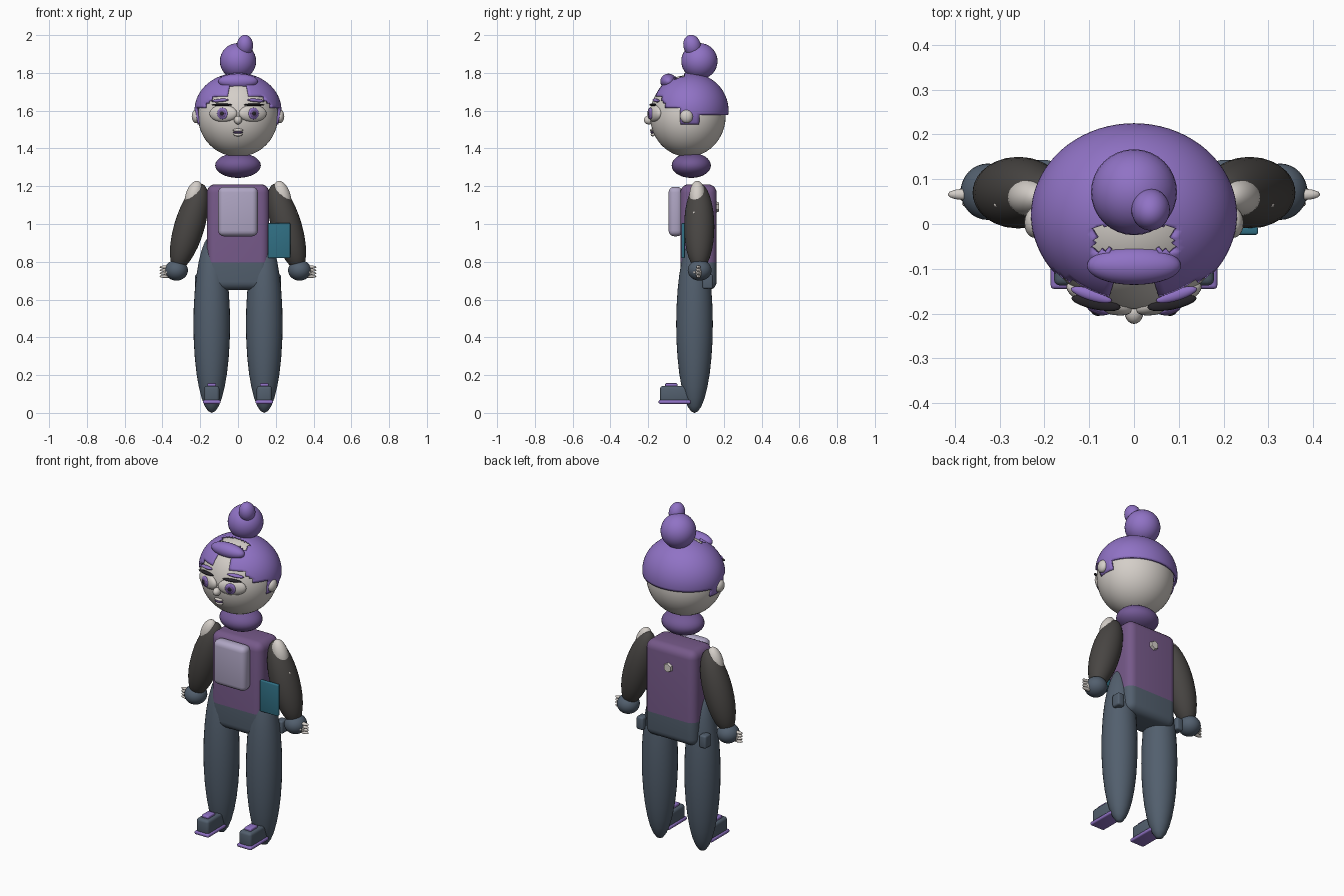
import bpy, bmesh, math
from mathutils import Vector

if "Cube" in bpy.data.objects:
    bpy.data.objects.remove(bpy.data.objects["Cube"])


def material(name, rgb):
    m = bpy.data.materials.new(name)
    m.diffuse_color = (*rgb, 1)
    m.use_nodes = True
    m.node_tree.nodes["Principled BSDF"].inputs["Base Color"].default_value = m.diffuse_color
    return m


SKIN = material("pale_skin", (0.66, 0.62, 0.58))
HAIR = material("violet", (0.28, 0.17, 0.56))
SCARF = material("deep_violet", (0.17, 0.10, 0.30))
VEST = material("plum", (0.18, 0.10, 0.25))
SLATE = material("slate", (0.085, 0.115, 0.155))
SLEEVE = material("charcoal", (0.065, 0.06, 0.056))
PANEL = material("lavender_grey", (0.43, 0.38, 0.55))
TEAL = material("teal", (0.03, 0.16, 0.23))
DARK = material("near_black", (0.02, 0.018, 0.022))


def finish(name, bm, mat, loc=(0, 0, 0), rot=(0, 0, 0), smooth=True):
    me = bpy.data.meshes.new(name)
    bm.to_mesh(me)
    bm.free()
    ob = bpy.data.objects.new(name, me)
    bpy.context.collection.objects.link(ob)
    me.materials.append(mat)
    ob.location, ob.rotation_euler = loc, rot
    for p in me.polygons:
        p.use_smooth = smooth
    return ob


def ellipsoid(name, loc, radii, mat, rot=(0, 0, 0), seg=32):
    bm = bmesh.new()
    bmesh.ops.create_uvsphere(bm, u_segments=seg, v_segments=seg // 2, radius=1)
    bmesh.ops.scale(bm, vec=radii, verts=bm.verts)
    return finish(name, bm, mat, loc, rot)


def box(name, loc, size, mat, bevel=0.01, rot=(0, 0, 0), segments=3):
    bm = bmesh.new()
    bmesh.ops.create_cube(bm, size=1)
    bmesh.ops.scale(bm, vec=size, verts=bm.verts)
    bmesh.ops.bevel(bm, geom=bm.edges[:], offset=bevel, segments=segments,
                    profile=0.5, affect='EDGES')
    ob = finish(name, bm, mat, loc, rot)
    bpy.context.view_layer.objects.active = ob
    ob.select_set(True)
    bpy.ops.object.shade_smooth_by_angle(angle=math.radians(40))
    ob.select_set(False)
    return ob


# Head
ellipsoid("head", (0, 0.01, 1.572), (0.212, 0.2, 0.216), SKIN, seg=48)


# Hair cap, trimmed along the hairline with a parting and a crown gap
def has_hair(p):
    ax = abs(p.x)
    if p.y < -0.055 and ax < 0.05:
        return False
    if -0.06 < p.y < -0.005 and ax < 0.09 and p.z > 1.7:
        return False
    if p.y < -0.03:
        t = min(max((ax - 0.13) / 0.06, 0), 1)
        return p.z > 1.675 - 0.065 * t
    if p.y < 0.07:
        return p.z > 1.53
    return p.z > 1.57


bm = bmesh.new()
bmesh.ops.create_uvsphere(bm, u_segments=72, v_segments=48, radius=1)
bmesh.ops.scale(bm, vec=(0.23, 0.205, 0.198), verts=bm.verts)
bmesh.ops.translate(bm, vec=(0, 0.02, 1.602), verts=bm.verts)
bald = [f for f in bm.faces if not has_hair(f.calc_center_median())]
bmesh.ops.delete(bm, geom=bald, context='FACES')
cap = finish("hair_cap", bm, HAIR)
thick = cap.modifiers.new("thickness", 'SOLIDIFY')
thick.thickness, thick.offset = 0.012, -1

# Fringe, bun and bun tip
ellipsoid("fringe", (0, -0.093, 1.755), (0.105, 0.043, 0.041), HAIR)
ellipsoid("hair_bun", (0, 0.071, 1.862), (0.096, 0.096, 0.096), HAIR)
ellipsoid("bun_tip", (0.037, 0.032, 1.945), (0.043, 0.046, 0.057), HAIR, (0.25, 0, 0))

# Nose and mouth
ellipsoid("nose", (0, -0.197, 1.55), (0.021, 0.026, 0.023), SKIN, seg=20)
ellipsoid("upper_lip", (0, -0.179, 1.497), (0.028, 0.012, 0.008), SKIN, seg=16)
ellipsoid("mouth_line", (0, -0.179, 1.485), (0.026, 0.01, 0.006), SCARF, seg=16)
ellipsoid("lower_lip", (0, -0.175, 1.473), (0.024, 0.012, 0.009), SKIN, seg=16)

# Neck scarf
ellipsoid("scarf", (0, 0.028, 1.31), (0.121, 0.104, 0.066), SCARF)

# Torso: one rounded block, trousers colour below the waist
torso = box("torso", (0, 0.066, 0.93), (0.33, 0.192, 0.56), VEST, 0.045, segments=5)
torso.data.materials.append(SLATE)
bm = bmesh.new()
bm.from_mesh(torso.data)
bmesh.ops.bisect_plane(bm, geom=bm.verts[:] + bm.edges[:] + bm.faces[:],
                       plane_co=(0, 0, -0.135), plane_no=(0, 0, 1))
for f in bm.faces:
    f.material_index = int(f.calc_center_median().z < -0.135)
bm.to_mesh(torso.data)
bm.free()

# Chest panel, back badge and side tablet
box("chest_panel", (0, -0.055, 1.066), (0.21, 0.075, 0.262), PANEL, 0.03, segments=4)
bm = bmesh.new()
bmesh.ops.create_cone(bm, cap_ends=True, segments=6, radius1=0.03, radius2=0.024, depth=0.02)
finish("back_badge", bm, SKIN, (0, 0.166, 1.09), (-math.pi / 2, 0, 0), smooth=False)
box("tablet", (0.218, -0.015, 0.912), (0.118, 0.018, 0.185), TEAL, 0.005)

for s, side in ((-1, "left"), (1, "right")):
    def part(label):
        return side + "_" + label

    # Ear
    ellipsoid(part("ear"), (s * 0.222, 0.003, 1.57), (0.023, 0.034, 0.036), SKIN, seg=20)

    # Eye, layered outwards along the gaze direction
    turn = (0, 0, s * 0.38)
    gaze = Vector((s * math.sin(0.2), -math.cos(0.2), 0))
    eye = Vector((s * 0.078, -0.166, 1.585))
    ellipsoid(part("eye"), eye, (0.078, 0.027, 0.045), SKIN, turn)
    ellipsoid(part("iris"), eye + gaze * 0.023, (0.03, 0.01, 0.031), HAIR, turn, 20)
    ellipsoid(part("iris_ring"), eye + gaze * 0.028, (0.022, 0.008, 0.023), SCARF, turn, 20)
    ellipsoid(part("pupil"), eye + gaze * 0.032, (0.012, 0.007, 0.013), DARK, turn, 16)
    ellipsoid(part("lash"), (s * 0.085, -0.176, 1.631), (0.056, 0.015, 0.007), DARK,
              (0, 0, s * 0.2), 20)
    ellipsoid(part("brow"), (s * 0.095, -0.158, 1.654), (0.048, 0.013, 0.009), HAIR,
              (0, s * 0.08, s * 0.3), 20)

    # Arm with bare shoulder, elbow stud and cuff
    tilt = (0, -s * 0.29, 0)
    ellipsoid(part("sleeve"), (s * 0.258, 0.07, 0.985), (0.08, 0.08, 0.238), SLEEVE, tilt)
    ellipsoid(part("shoulder"), (s * 0.234, 0.06, 1.148), (0.044, 0.042, 0.083), SKIN, tilt)
    ellipsoid(part("elbow_stud"), (s * 0.298, 0.043, 1.058), (0.016, 0.008, 0.012), SKIN, seg=12)
    ellipsoid(part("cuff"), (s * 0.326, 0.072, 0.755), (0.061, 0.063, 0.055), SLATE)

    # Hand: palm, four stacked fingers and a thumb
    ellipsoid(part("palm"), (s * 0.365, 0.067, 0.747), (0.03, 0.02, 0.032), SKIN, seg=16)
    for i in range(4):
        ellipsoid(part("finger"), (s * 0.383, 0.066, 0.772 - i * 0.0165),
                  (0.033, 0.012, 0.0085), SKIN, seg=12)
    ellipsoid(part("thumb"), (s * 0.36, 0.045, 0.745), (0.024, 0.01, 0.011), SKIN, seg=12)

    # Leg and hip pouch
    ellipsoid(part("leg"), (s * 0.139, 0.045, 0.47), (0.097, 0.097, 0.47), SLATE)
    box(part("pouch"), (s * 0.205, 0.115, 0.695), (0.045, 0.055, 0.075), SLATE, 0.01)

    # Shoe: body, sole, top strap and heel stud
    box(part("shoe"), (s * 0.139, -0.055, 0.1), (0.08, 0.165, 0.085), SLATE, 0.015)
    box(part("sole"), (s * 0.139, -0.06, 0.058), (0.094, 0.17, 0.02), HAIR, 0.008)
    box(part("shoe_strap"), (s * 0.139, -0.078, 0.148), (0.045, 0.065, 0.018), HAIR, 0.006)
    ellipsoid(part("heel_stud"), (s * 0.139, 0.076, 0.064), (0.022, 0.014, 0.01), HAIR, seg=12)
